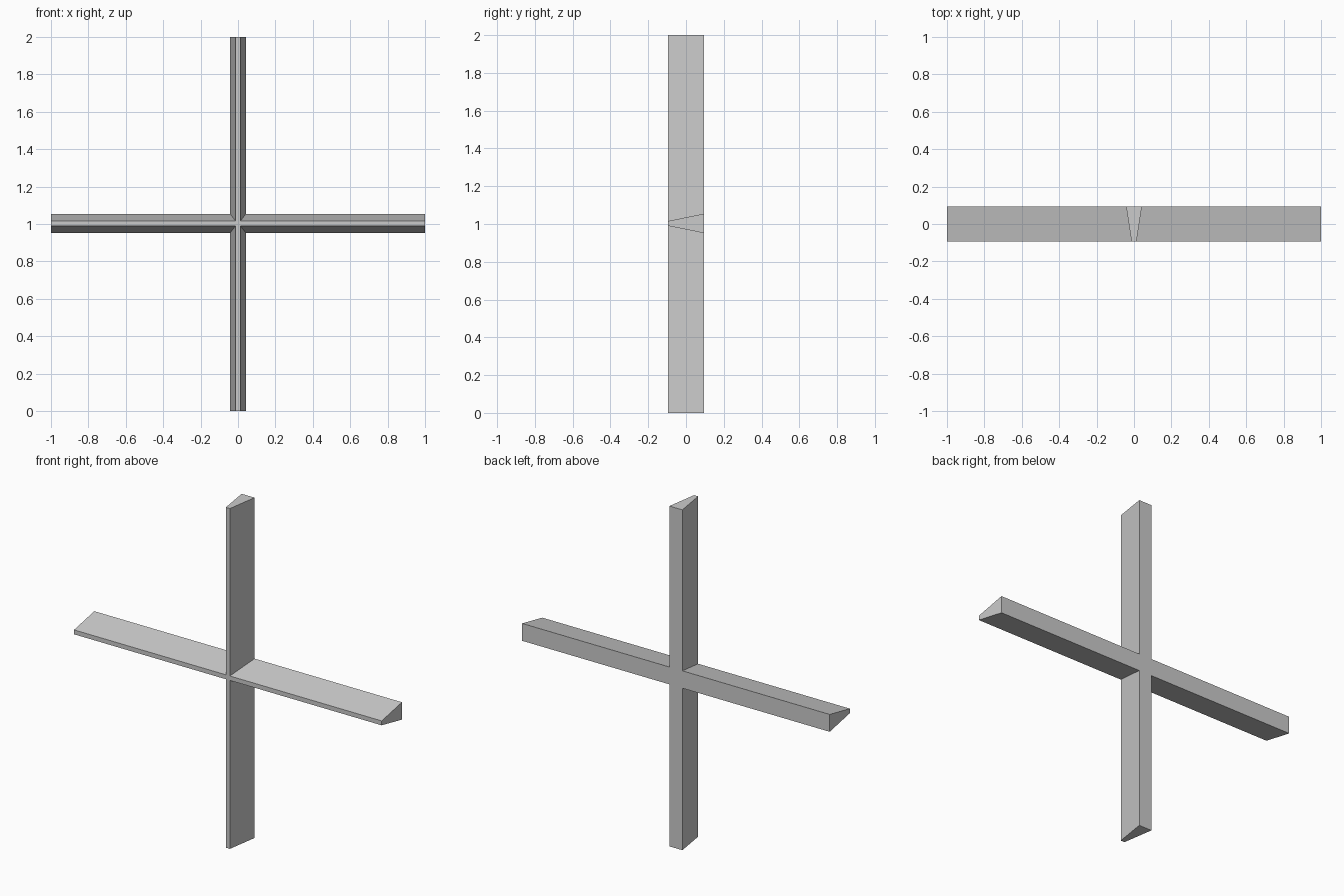
import bpy, bmesh

if "Cube" in bpy.data.objects:
    bpy.data.objects.remove(bpy.data.objects["Cube"])

CZ = 1.003      # height of the crossing
D = 0.094       # half depth


def cross_outline(hx, hz, y):
    """12-point plus outline: post half width hx, crossbar half height hz."""
    return [(hx, y, 2), (hx, y, CZ + hz), (1, y, CZ + hz),
            (1, y, CZ - hz), (hx, y, CZ - hz), (hx, y, 0),
            (-hx, y, 0), (-hx, y, CZ - hz), (-1, y, CZ - hz),
            (-1, y, CZ + hz), (-hx, y, CZ + hz), (-hx, y, 2)]


# Tapered cross: narrow front outline lofted to the wide back outline
bm = bmesh.new()
front = [bm.verts.new(p) for p in cross_outline(0.013, 0.013, -D)]
back = [bm.verts.new(p) for p in cross_outline(0.042, 0.051, D)]
bm.faces.new(front)
bm.faces.new(back[::-1])
for i in range(12):
    j = (i + 1) % 12
    bm.faces.new((front[i], back[i], back[j], front[j]))
bmesh.ops.recalc_face_normals(bm, faces=bm.faces)

mesh = bpy.data.meshes.new("window_muntin_cross")
bm.to_mesh(mesh)
bm.free()
bpy.context.collection.objects.link(bpy.data.objects.new("window_muntin_cross", mesh))
